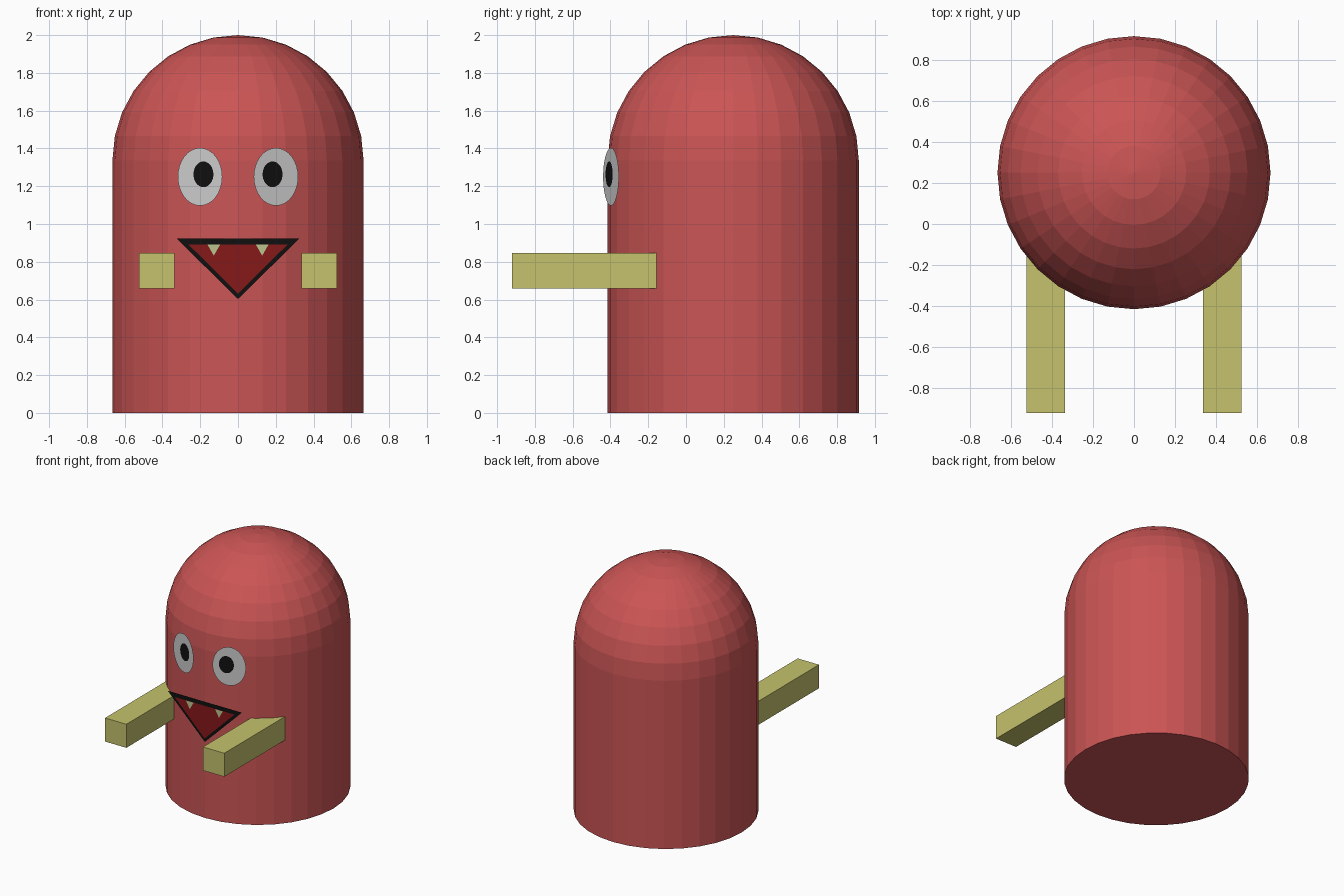
import bpy, bmesh
from math import cos, sin, pi, radians
from mathutils import Matrix, Vector

if "Cube" in bpy.data.objects:
    bpy.data.objects.remove(bpy.data.objects["Cube"])

R, CY, HEIGHT = 0.665, 0.25, 2.0


def material(name, rgb):
    m = bpy.data.materials.new(name)
    m.diffuse_color = (*rgb, 1)
    m.use_nodes = True
    m.node_tree.nodes["Principled BSDF"].inputs["Base Color"].default_value = m.diffuse_color
    return m


RED = material("body red", (0.60, 0.09, 0.09))
OLIVE = material("arm olive", (0.56, 0.54, 0.15))
WHITE = material("eye white", (0.58, 0.58, 0.58))
BLACK = material("black", (0.005, 0.005, 0.005))
DARK_RED = material("mouth red", (0.24, 0.009, 0.01))
TOOTH = material("tooth", (0.50, 0.56, 0.27))


def finish(name, bm, mat):
    me = bpy.data.meshes.new(name)
    bm.to_mesh(me)
    bm.free()
    me.materials.append(mat)
    ob = bpy.data.objects.new(name, me)
    bpy.context.collection.objects.link(ob)
    return ob


def flat_face(name, points, mat):
    """Single polygon; points run counter-clockwise seen from the front."""
    bm = bmesh.new()
    bm.faces.new([bm.verts.new(p) for p in points])
    return finish(name, bm, mat)


def disc(name, centre, half_w, half_h, yaw, mat, n=32):
    turn = Matrix.Rotation(yaw, 3, 'Z')
    pts = [Vector(centre) + turn @ Vector((half_w * cos(2 * pi * i / n), 0,
                                          half_h * sin(2 * pi * i / n)))
           for i in range(n)]
    return flat_face(name, pts, mat)


def triangle(name, x, half_w, top, tip, y, mat):
    return flat_face(name, [(x - half_w, y, top), (x, y, tip), (x + half_w, y, top)], mat)


# Body: upper half of a sphere, rim extruded down to the ground and capped
bm = bmesh.new()
bmesh.ops.create_uvsphere(bm, u_segments=32, v_segments=16, radius=R)
bmesh.ops.delete(bm, geom=[v for v in bm.verts if v.co.z < -1e-4], context='VERTS')
rim = [e for e in bm.edges if e.is_boundary]
new = bmesh.ops.extrude_edge_only(bm, edges=rim)["geom"]
bmesh.ops.translate(bm, verts=[g for g in new if isinstance(g, bmesh.types.BMVert)],
                    vec=(0, 0, R - HEIGHT))
bmesh.ops.contextual_create(bm, geom=[g for g in new if isinstance(g, bmesh.types.BMEdge)])
bmesh.ops.translate(bm, verts=bm.verts, vec=(0, CY, HEIGHT - R))
bmesh.ops.recalc_face_normals(bm, faces=bm.faces)
finish("body", bm, RED)

# Mouth: layered triangles just in front of the body
triangle("mouth_outline", 0, 0.325, 0.923, 0.603, -0.416, BLACK)
triangle("mouth", 0, 0.263, 0.892, 0.632, -0.419, DARK_RED)

for side, label in ((-1, "left"), (1, "right")):
    # Arms
    bm = bmesh.new()
    bmesh.ops.create_cube(bm, size=1)
    bmesh.ops.scale(bm, verts=bm.verts, vec=(0.187, 0.82, 0.187))
    bmesh.ops.translate(bm, verts=bm.verts, vec=(side * 0.43, -0.51, 0.753))
    finish(label + "_arm", bm, OLIVE)

    # Eyes, turned to follow the curve of the body
    yaw = side * radians(19.5)
    disc(label + "_eye", (side * 0.201, -0.397, 1.25), 0.125, 0.153, yaw, WHITE)
    disc(label + "_pupil", (side * 0.183, -0.407, 1.263), 0.056, 0.068, yaw, BLACK)

    # Teeth
    triangle(label + "_tooth", side * 0.128, 0.034, 0.892, 0.832, -0.422, TOOTH)
